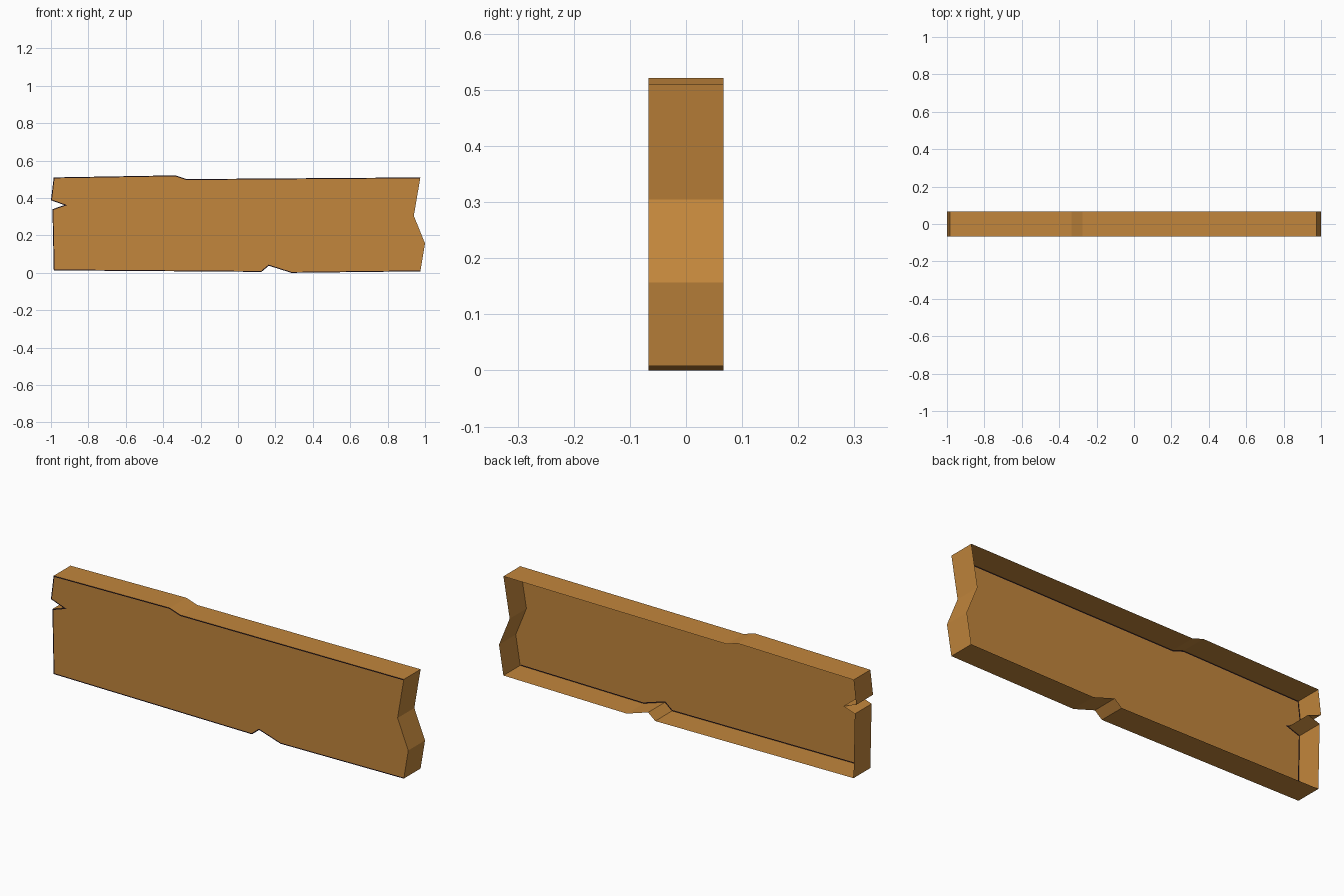
import bpy
import bmesh

if "Cube" in bpy.data.objects:
    bpy.data.objects.remove(bpy.data.objects["Cube"])


def flat_colour(name, rgb):
    mat = bpy.data.materials.new(name)
    mat.diffuse_color = (*rgb, 1)
    mat.use_nodes = True
    mat.node_tree.nodes["Principled BSDF"].inputs["Base Color"].default_value = mat.diffuse_color
    return mat


wood = flat_colour("warm_wood", (0.54, 0.238, 0.045))
dark = flat_colour("dark_edge", (0.018, 0.008, 0.012))

# Weathered board outline (x, z), counter-clockwise seen from the front
outline = [
    (-0.985, 0.013), (0.125, 0.005), (0.165, 0.038), (0.285, 0.0),
    (0.975, 0.008), (1.0, 0.157), (0.94, 0.305), (0.975, 0.51),
    (-0.275, 0.501), (-0.335, 0.521), (-0.985, 0.51),
    (-1.0, 0.388), (-0.928, 0.362), (-0.992, 0.34),
]
half_depth = 0.067

bm = bmesh.new()
front = [bm.verts.new((x, -half_depth, z)) for x, z in outline]
back = [bm.verts.new((x, half_depth, z)) for x, z in outline]

# Front panel; the back is left open
panel = bm.faces.new(front)

# Rim running round the outline
n = len(outline)
for i in range(n):
    j = (i + 1) % n
    bm.faces.new((front[j], front[i], back[i], back[j]))

# Thin dark line round the front panel, left off the broken right end
bm.normal_update()
border = bmesh.ops.inset_region(bm, faces=[panel], thickness=0.005,
                                use_even_offset=True)["faces"]
for face in border:
    if face.calc_center_median().x < 0.9:
        face.material_index = 1

mesh = bpy.data.meshes.new("wooden_board")
bm.to_mesh(mesh)
bm.free()
mesh.materials.append(wood)
mesh.materials.append(dark)
board = bpy.data.objects.new("wooden_board", mesh)
bpy.context.collection.objects.link(board)
